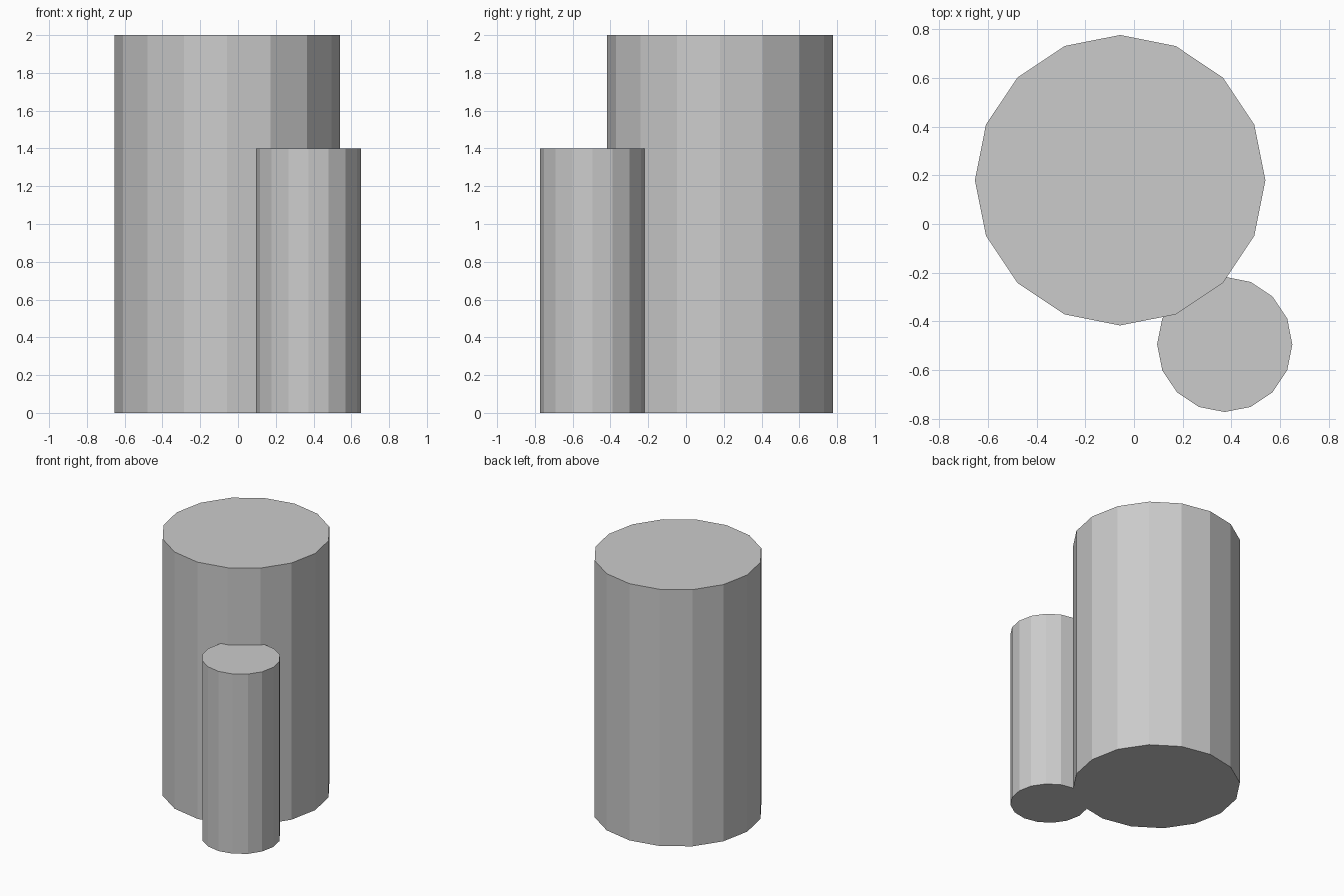
import bpy

if "Cube" in bpy.data.objects:
    bpy.data.objects.remove(bpy.data.objects["Cube"])

# One flat grey for the whole model
grey = bpy.data.materials.new("light_grey")
grey.diffuse_color = (0.6, 0.6, 0.6, 1.0)
grey.use_nodes = True
grey.node_tree.nodes["Principled BSDF"].inputs["Base Color"].default_value = grey.diffuse_color


def column(name, x, y, radius, height):
    """Flat-sided upright cylinder standing on z = 0."""
    bpy.ops.mesh.primitive_cylinder_add(
        vertices=16, radius=radius, depth=height,
        end_fill_type='NGON', location=(x, y, height / 2))
    obj = bpy.context.object
    obj.name = name
    obj.data.materials.append(grey)
    return obj


# Tall wide column at the back, short narrow one overlapping its front right
column("large_column", -0.057, 0.18, 0.597, 2.0)
column("small_column", 0.373, -0.495, 0.278, 1.4)
